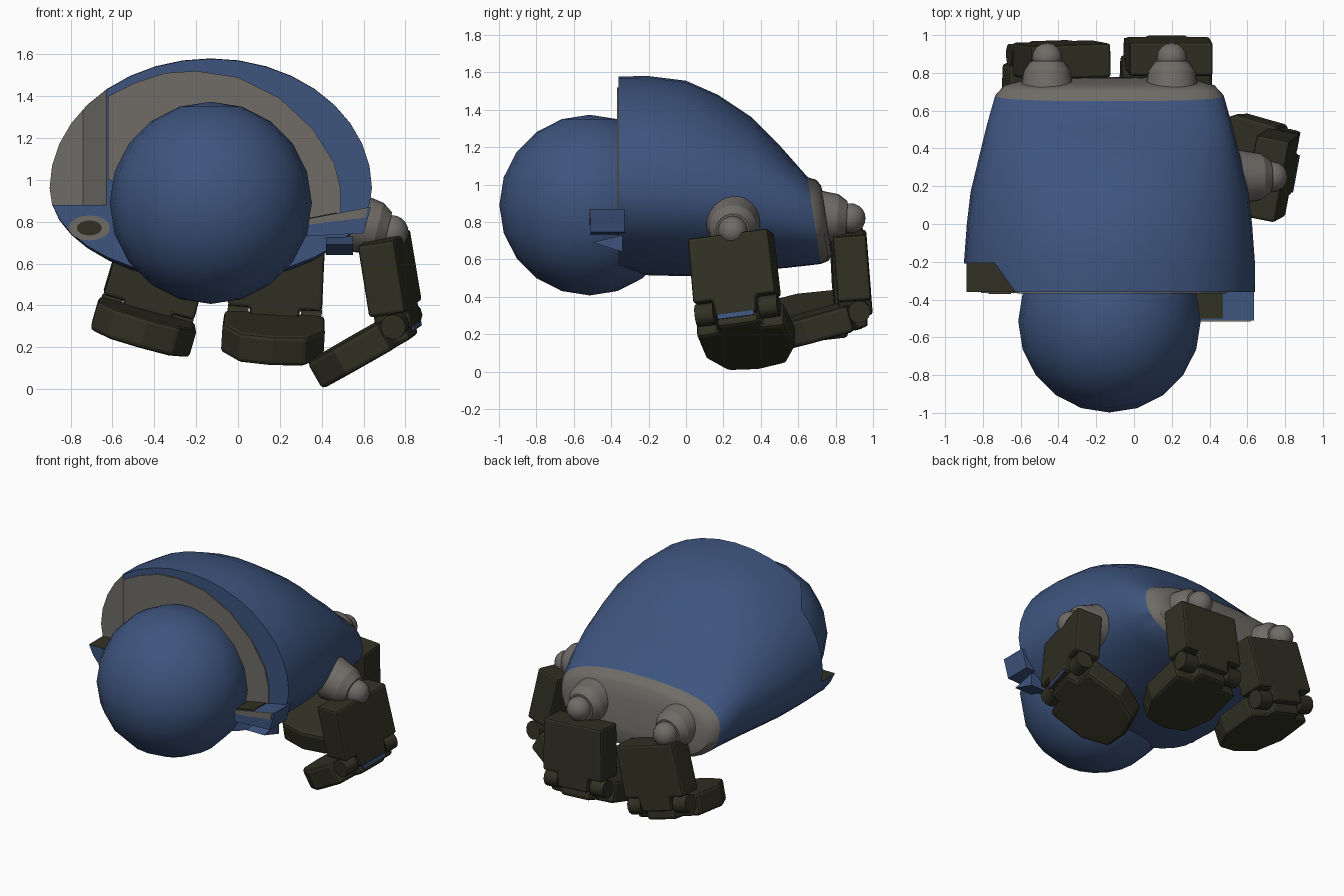
import bpy, bmesh, math
from mathutils import Vector, Matrix

cube = bpy.data.objects.get("Cube")
if cube:
    bpy.data.objects.remove(cube, do_unlink=True)


def material(name, rgb):
    m = bpy.data.materials.new(name)
    m.use_nodes = True
    m.diffuse_color = (*rgb, 1)
    bsdf = m.node_tree.nodes["Principled BSDF"]
    bsdf.inputs["Base Color"].default_value = (*rgb, 1)
    bsdf.inputs["Roughness"].default_value = 0.7
    return m


BLUE = material("navy blue", (0.048, 0.09, 0.21))
GREY = material("warm grey", (0.16, 0.15, 0.137))
OLIVE = material("dark olive", (0.03, 0.03, 0.017))


def finish(name, bm, mats, smooth=True, bevel=0, matrix=None):
    bmesh.ops.recalc_face_normals(bm, faces=bm.faces)
    me = bpy.data.meshes.new(name)
    bm.to_mesh(me)
    bm.free()
    ob = bpy.data.objects.new(name, me)
    bpy.context.collection.objects.link(ob)
    for m in mats:
        me.materials.append(m)
    if matrix:
        ob.matrix_world = matrix
    if bevel:
        mod = ob.modifiers.new("soft edges", "BEVEL")
        mod.width, mod.segments = bevel, 2
    if smooth:
        shade(ob)
    return ob


def shade(ob):
    bpy.ops.object.select_all(action="DESELECT")
    bpy.context.view_layer.objects.active = ob
    ob.select_set(True)
    bpy.ops.object.shade_smooth_by_angle(angle=math.radians(35))


def prism(name, pts, axis, lo, hi, mats, bevel=0, matrix=None):
    """Extrude a 2D outline along an axis (0 = x, 1 = y, 2 = z)."""
    bm = bmesh.new()

    def place(p, h):
        c = list(p)
        c.insert(axis, h)
        return c
    face = bm.faces.new([bm.verts.new(place(p, lo)) for p in pts])
    ext = bmesh.ops.extrude_face_region(bm, geom=[face])
    shift = Vector(place((0, 0), hi - lo))
    bmesh.ops.translate(bm, vec=shift, verts=[v for v in ext["geom"] if isinstance(v, bmesh.types.BMVert)])
    return finish(name, bm, mats, False, bevel, matrix)


def cone(name, mat, base, axis, r1, r2, depth, sides=24):
    bm = bmesh.new()
    bmesh.ops.create_cone(bm, cap_ends=True, segments=sides, radius1=r1, radius2=r2, depth=depth)
    axis = Vector(axis).normalized()
    m = Matrix.Translation(Vector(base) + axis * depth / 2) @ axis.to_track_quat("Z", "Y").to_matrix().to_4x4()
    return finish(name, bm, [mat], True, 0, m)


def ball(name, mat, centre, r, u=20, v=10):
    bm = bmesh.new()
    bmesh.ops.create_uvsphere(bm, u_segments=u, v_segments=v, radius=r)
    return finish(name, bm, [mat], True, 0, Matrix.Translation(centre))


# Body shell: lofted half-ellipse sections (y, half width, mid z, top, bottom)
SECTIONS = [(-0.36, 0.77, 0.96, 1.578, 0.53), (-0.2, 0.77, 0.96, 1.58, 0.515),
            (0, 0.755, 0.95, 1.555, 0.51), (0.17, 0.735, 0.93, 1.48, 0.525),
            (0.35, 0.69, 0.92, 1.36, 0.54), (0.5, 0.65, 0.9, 1.21, 0.555),
            (0.65, 0.605, 0.84, 1.04, 0.575)]
CX, SIDES = -0.13, 36


def section(bm, y, w, mid, top, bottom, p, tilt):
    ring = []
    for i in range(SIDES):
        a = 2 * math.pi * i / SIDES
        c, s = math.cos(a), math.sin(a)
        x = w * math.copysign(abs(c) ** p, c)
        z = mid + (top - mid if s > 0 else mid - bottom) * math.copysign(abs(s) ** p, s)
        ring.append(bm.verts.new((CX + x, y + tilt * (top - z), z)))
    return ring


bm = bmesh.new()
rings = []
for k, s in enumerate(SECTIONS):
    t = max(0, k - 3) / 3
    rings.append(section(bm, *s, 1 - 0.2 * t, 0.15 * t * t))
# Rounded grey rear cap
for scale, bulge in ((0.93, 0.045), (0.8, 0.065), (0.4, 0.075)):
    centre = sum((v.co for v in rings[6]), Vector()) / SIDES
    rings.append([bm.verts.new(centre + (v.co - centre) * scale + Vector((0, bulge, 0))) for v in rings[6]])
for k in range(len(rings) - 1):
    for i in range(SIDES):
        j = (i + 1) % SIDES
        f = bm.faces.new((rings[k][i], rings[k][j], rings[k + 1][j], rings[k + 1][i]))
        f.material_index = 1 if k >= 6 else 0
bm.faces.new(rings[0])
bm.faces.new(rings[-1]).material_index = 1
shell = finish("body_shell", bm, [BLUE, GREY, OLIVE], False)

# Broken notch at the front of the right side
notch = prism("notch_cutter", [(-1, -0.21), (-0.74, -0.205), (-0.62, -0.37), (-0.62, -0.5), (-1, -0.5)],
              2, 0.88, 1.8, [BLUE])
notch.hide_render = True
cut = shell.modifiers.new("notch", "BOOLEAN")
cut.operation, cut.object, cut.solver = "DIFFERENCE", notch, "EXACT"
bpy.context.view_layer.objects.active = shell
bpy.ops.object.modifier_apply(modifier=cut.name)
bpy.data.objects.remove(notch, do_unlink=True)
for f in shell.data.polygons:
    if f.center.x < -0.6 and f.center.y > -0.359:
        if f.normal.z > 0.99:
            f.material_index = 2
        elif f.normal.y < -0.5:
            f.material_index = 1
shade(shell)

# Grey face of the front opening, inside the blue rim
prism("front_lining", [(-0.62, 1.4), (-0.5, 1.46), (-0.35, 1.51), (-0.2, 1.52), (0, 1.49), (0.2, 1.39),
                       (0.36, 1.24), (0.46, 1.08), (0.49, 0.96), (0.49, 0.81), (0.3, 0.79), (-0.62, 1.0)],
      1, -0.368, -0.359, [GREY])
# Front lip on the left side and its splinter
prism("front_lip", [(0.33, 0.81), (0.635, 0.87), (0.6, 0.745), (0.33, 0.73)], 1, -0.51, -0.33, [BLUE])
prism("lip_edge", [(0.33, 0.813), (0.62, 0.868), (0.61, 0.82), (0.33, 0.785)], 1, -0.516, -0.508, [GREY])
prism("lip_top", [(0.33, 0.816), (0.47, 0.844), (0.47, 0.835), (0.33, 0.808)], 1, -0.5, -0.36, [OLIVE])
prism("lip_splinter", [(-0.34, 0.73), (-0.5, 0.69), (-0.34, 0.64)], 0, 0.42, 0.55, [BLUE])
# Broken socket remains on the right side
for nm, mat, r, y in (("socket_remnant", GREY, 0.1, -0.366), ("socket_core", OLIVE, 0.06, -0.371)):
    prism(nm, [(-0.71 + r * math.cos(a * math.pi / 8), 0.77 + 0.6 * r * math.sin(a * math.pi / 8))
               for a in range(16)], 1, y, -0.358, [mat])

ball("head_sphere", BLUE, (CX, -0.515, 0.89), 0.483)


def leg(name, centre, width_dir, up_dir, pitch):
    """Upper block, knuckles and foot in a frame of width, outward and up."""
    z = Vector(up_dir).normalized()
    y = z.cross(Vector(width_dir)).normalized()
    x = y.cross(z)
    m = Matrix.Translation(centre) @ Matrix((x, y, z)).transposed().to_4x4()
    half = [(0.11, -0.23), (0.12, -0.14), (0.225, -0.14), (0.22, 0.21)]
    block = half + [(-a, b) for a, b in reversed(half)]
    prism(name + "_block", block, 1, -0.09, 0.09, [OLIVE], 0.015, m)
    for side in (-1, 1):
        cone(name + "_knuckle", OLIVE, m @ Vector((side * 0.125, 0.02, -0.2)), x * side, 0.06, 0.06, 0.1, 12)
    knee = m @ Matrix.Translation((0, 0.02, -0.22)) @ Matrix.Rotation(math.radians(pitch), 4, "X")
    half = [(0, -0.49), (0.16, -0.46), (0.245, -0.3), (0.24, -0.05), (0.12, -0.04), (0.11, 0.03)]
    foot = half + [(-a, b) for a, b in reversed(half[1:])]
    prism(name + "_foot", foot, 2, -0.075, 0.07, [OLIVE], 0.02, knee)
    return m


leg("rear_left_leg", (0.185, 0.89, 0.53), (1, 0, -0.06), (0.06, -0.08, 1), 11)
leg("rear_right_leg", (-0.39, 0.87, 0.53), (0.95, 0, 0.27), (0.27, -0.05, 0.95), 3)
m = leg("side_leg", (0.73, 0.26, 0.52), (-0.18, -0.97, -0.12), (-0.16, -0.1, 0.98), 21)
prism("knee_strip", [(-0.1, -0.245), (0.1, -0.245), (0.1, -0.22), (-0.1, -0.22)], 1, 0.085, 0.094, [BLUE], 0, m)

# Ball joints: stepped cone and ball on the shell
for nm, base, axis in (("rear_left", (0.2, 0.68, 0.83), (0, 1, -0.05)),
                       ("rear_right", (-0.46, 0.68, 0.83), (0, 1, -0.05)),
                       ("side", (0.54, 0.25, 0.8), (1, 0, -0.25))):
    d = Vector(axis).normalized()
    cone(nm + "_socket", GREY, base, d, 0.145, 0.125, 0.13)
    cone(nm + "_collar", GREY, Vector(base) + d * 0.13, d, 0.125, 0.09, 0.05)
    ball(nm + "_ball", GREY, Vector(base) + d * 0.2, 0.08, 16, 10)
